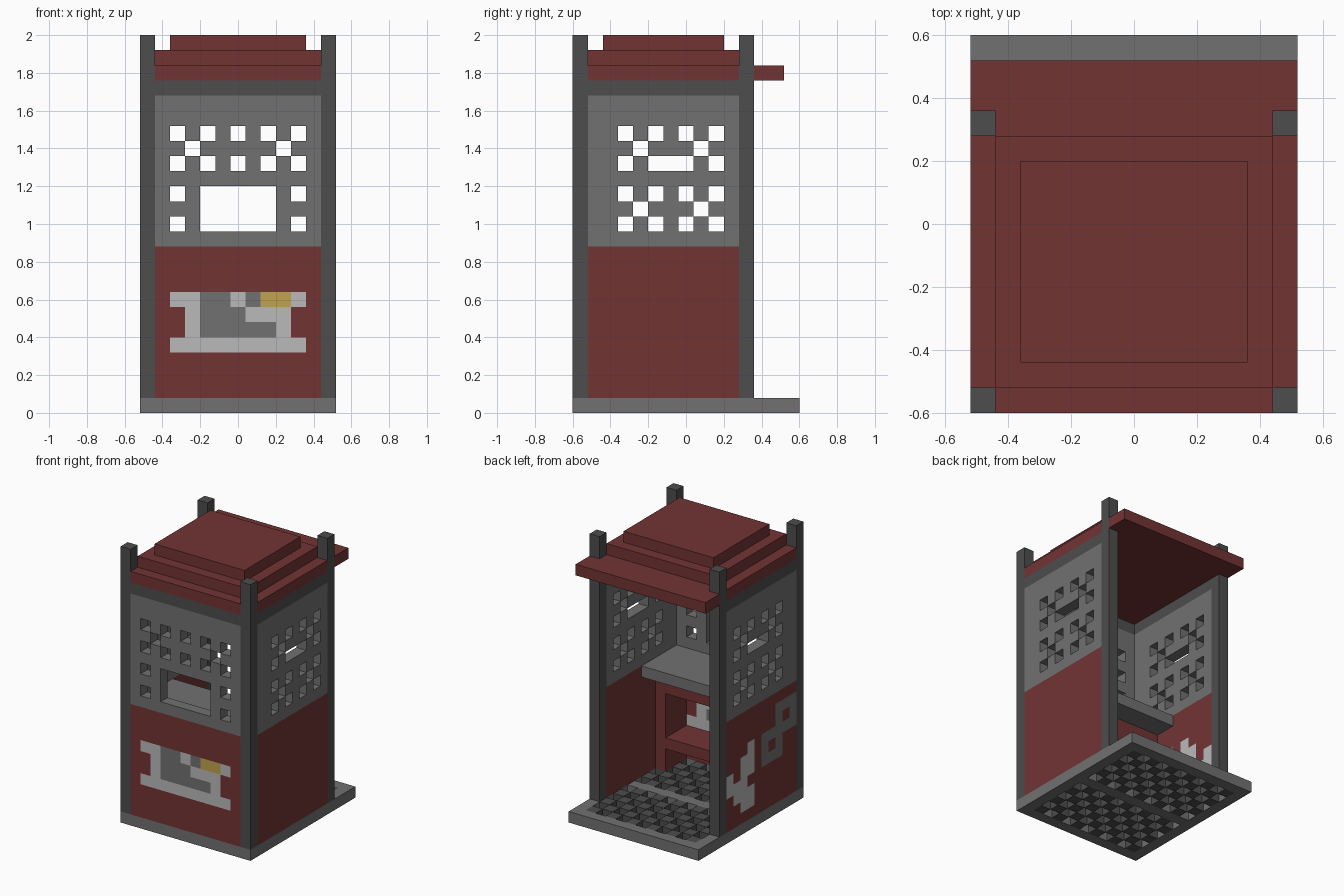
import bpy, bmesh
from mathutils import Vector

if "Cube" in bpy.data.objects:
    bpy.data.objects.remove(bpy.data.objects["Cube"])

U = 0.08                                  # one block
ORIGIN = Vector((-0.52, -0.6, 0))         # corner of the block grid
X, Y, Z = Vector((1, 0, 0)), Vector((0, 1, 0)), Vector((0, 0, 1))


def material(name, r, g, b):
    m = bpy.data.materials.new(name)
    m.use_nodes = True
    m.diffuse_color = (r, g, b, 1)
    m.node_tree.nodes["Principled BSDF"].inputs["Base Color"].default_value = (r, g, b, 1)
    return m


MATS = {
    "d": material("dark grey", 0.075, 0.075, 0.075),
    "g": material("mid grey", 0.165, 0.165, 0.165),
    "r": material("dull red", 0.17, 0.034, 0.034),
    "l": material("light grey", 0.49, 0.49, 0.49),
    "y": material("ochre", 0.53, 0.36, 0.08),
}
KEYS = list(MATS)


def make_object(name, bm, mats):
    me = bpy.data.meshes.new(name)
    bm.to_mesh(me)
    bm.free()
    for m in mats:
        me.materials.append(m)
    ob = bpy.data.objects.new(name, me)
    bpy.context.collection.objects.link(ob)
    return ob


def box(name, key, lo, hi):
    """Box between two grid corners."""
    lo, hi = Vector(lo), Vector(hi)
    bm = bmesh.new()
    bmesh.ops.create_cube(bm, size=1)
    for v in bm.verts:
        v.co = ORIGIN + U * Vector([h if c > 0 else l for c, l, h in zip(v.co, lo, hi)])
    return make_object(name, bm, [MATS[key]])


def panel(name, rows, corner, u, v):
    """One-block-thick slab; rows run from the far end of v, dots are holes."""
    bm = bmesh.new()
    start = ORIGIN + U * Vector(corner)
    for b, row in enumerate(reversed(rows)):
        for a, key in enumerate(row):
            if key == ".":
                continue
            ring = [(a, b), (a + 1, b), (a + 1, b + 1), (a, b + 1)]
            f = bm.faces.new([bm.verts.new(start + U * (u * p + v * q)) for p, q in ring])
            f.material_index = KEYS.index(key)
    bmesh.ops.remove_doubles(bm, verts=bm.verts, dist=U / 100)
    ob = make_object(name, bm, MATS.values())
    mod = ob.modifiers.new("thickness", "SOLIDIFY")
    mod.thickness, mod.offset = U, -1
    return ob


# Corner posts
for side, i in (("right", 0), ("left", 12)):
    for end, j in (("front", 0), ("back", 11)):
        box(f"{end}_{side}_post", "d", (i, j, 1), (i + 1, j + 1, 25))

# Front wall: pierced screen above, painted emblem below
plain = "r" * 11
solid = "g" * 11
front = ["d" * 11, solid, solid,
         "g.g.g.g.g.g",
         "gg.ggggg.gg",
         "g.g.g.g.g.g",
         solid,
         "g.g.....g.g",
         "ggg.....ggg",
         "g.g.....g.g",
         solid, plain, plain, plain,
         "rllgglgyylr",
         "rrlggglllrr",
         "rrlggggglrr",
         "rlllllllllr",
         plain, plain, plain]
panel("front_wall", front, (1, 0, 1), X, Z)

# Side walls share the screen, one of them carries a painted figure
plain = "r" * 10
solid = "g" * 10
screen = ["d" * 10, solid, solid,
          "gg.g.g.g.g",
          "ggg.ggg.gg",
          "gg.g...g.g",
          solid,
          "gg.g.g.g.g",
          "ggg.ggg.gg",
          "gg.g.g.g.g",
          solid]
figure = [plain,
          "gggrrrrrrr",
          "grgrrrrrrr",
          "gggggrlrrr",
          "rrgrgrllrr",
          "rrgggrllrl",
          "rrrrrrrlll",
          "rrrrrrlllr",
          "rrrrrrllrr",
          plain]
panel("left_wall", screen + [plain] * 10, (13, 1, 1), Y, Z)
panel("right_wall", screen + figure, (1, 1, 1), Y, Z)

# Floor: two pierced grates in a plain frame
edge = "g" * 13
grate = ["gd.d.d.d.d.dg", "gddddddddd" + "ddg"]
grate = ["gd.d.d.d.d.dg", "g.d.d.d.d.d.g"] * 3
panel("floor", [edge] + grate + [edge] + grate[::-1] + [edge], (0, 0, 1), X, Y)

# Stepped roof, the lowest tier notched around the posts
full = "r" * 13
notched = "." + "r" * 11 + "."
panel("roof_eave", [full] * 2 + [notched] + [full] * 10 + [notched], (0, 0, 23), X, Y)
box("roof_middle_tier", "r", (1, 1, 23), (12, 11, 24))
box("roof_top_tier", "r", (2, 2, 24), (11, 10, 25))

# Counter and the open cabinet under it
box("counter_top", "g", (1, 1, 10), (12, 6, 11))
for side, i in (("right", 1), ("left", 11)):
    box(f"cabinet_{side}_side", "r", (i, 1, 1), (i + 1, 4, 10))
box("cabinet_shelf", "r", (2, 1, 3), (11, 4, 4))
box("cabinet_top_rail", "r", (2, 1, 8), (11, 4, 10))
